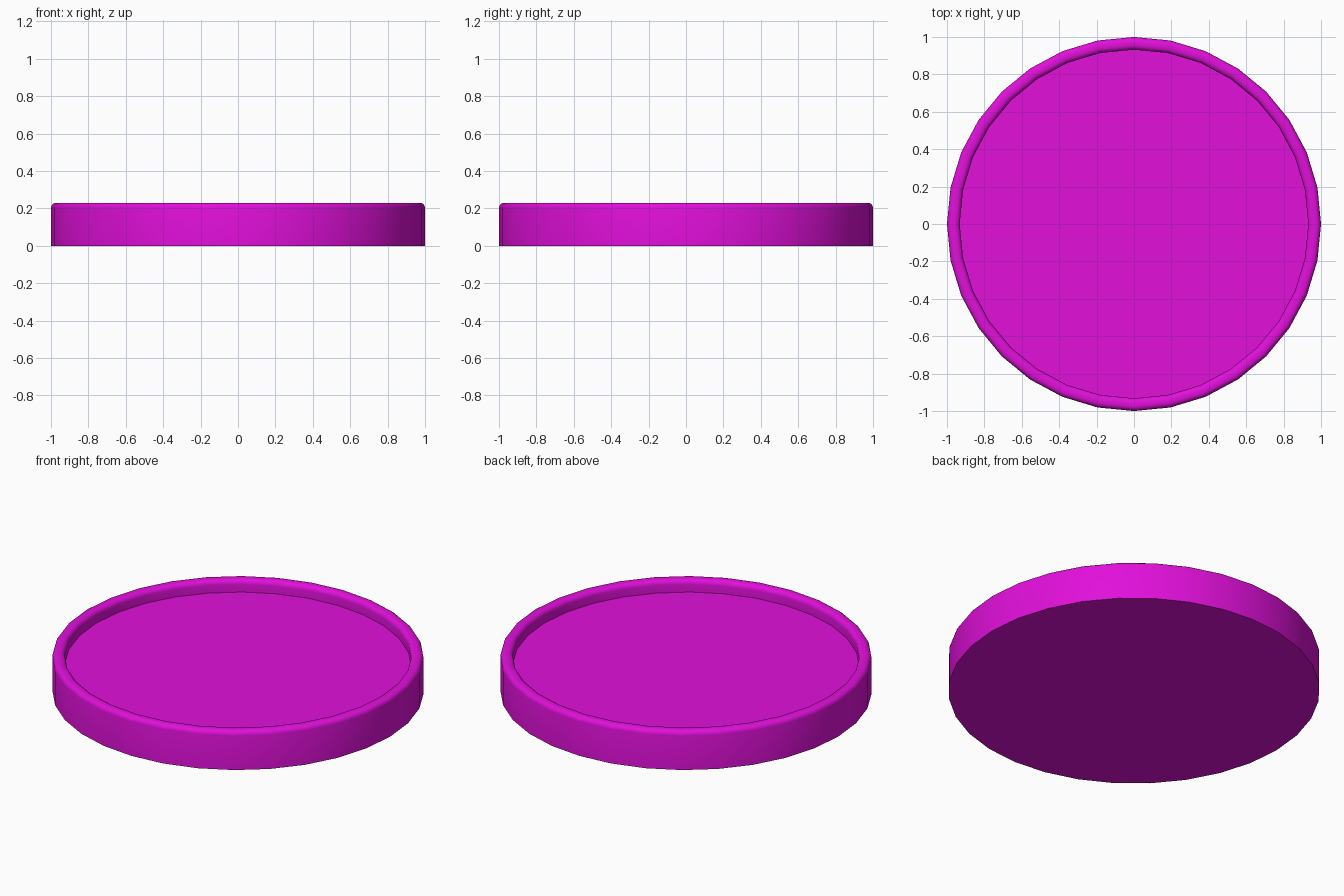
import bpy, bmesh, math

if "Cube" in bpy.data.objects:
    bpy.data.objects.remove(bpy.data.objects["Cube"])

SIDES = 32
mat = bpy.data.materials.new("magenta")
mat.diffuse_color = (0.75, 0.005, 0.70, 1)
mat.use_nodes = True
mat.node_tree.nodes["Principled BSDF"].inputs["Base Color"].default_value = mat.diffuse_color

# Half profile (radius, height): outer wall, rounded rim, inner wall, floor edge
H, R_OUT, R_IN, FLOOR, B = 0.23, 1.0, 0.932, 0.157, 0.027
profile = [(R_OUT, 0)]
for k in range(5):
    a = math.radians(22.5 * k)
    profile.append((R_OUT - B + B * math.cos(a), H - B + B * math.sin(a)))
for k in range(5):
    a = math.radians(90 + 22.5 * k)
    profile.append((R_IN + B + B * math.cos(a), H - B + B * math.sin(a)))
profile.append((R_IN, FLOOR))

# Tray body: one ring of vertices per profile point
bm = bmesh.new()
rings = []
for r, z in profile:
    rings.append([bm.verts.new((r * math.cos(2 * math.pi * i / SIDES),
                                r * math.sin(2 * math.pi * i / SIDES), z))
                  for i in range(SIDES)])
for lo, hi in zip(rings, rings[1:]):
    for i in range(SIDES):
        j = (i + 1) % SIDES
        bm.faces.new((lo[i], lo[j], hi[j], hi[i]))

# Flat underside and recessed floor
bm.faces.new(rings[0][::-1])
bm.faces.new(rings[-1])
mesh = bpy.data.meshes.new("round_tray")
bm.to_mesh(mesh)
bm.free()

tray = bpy.data.objects.new("round_tray", mesh)
bpy.context.collection.objects.link(tray)
mesh.materials.append(mat)
bpy.context.view_layer.objects.active = tray
tray.select_set(True)
bpy.ops.object.shade_smooth_by_angle(angle=math.radians(35))
